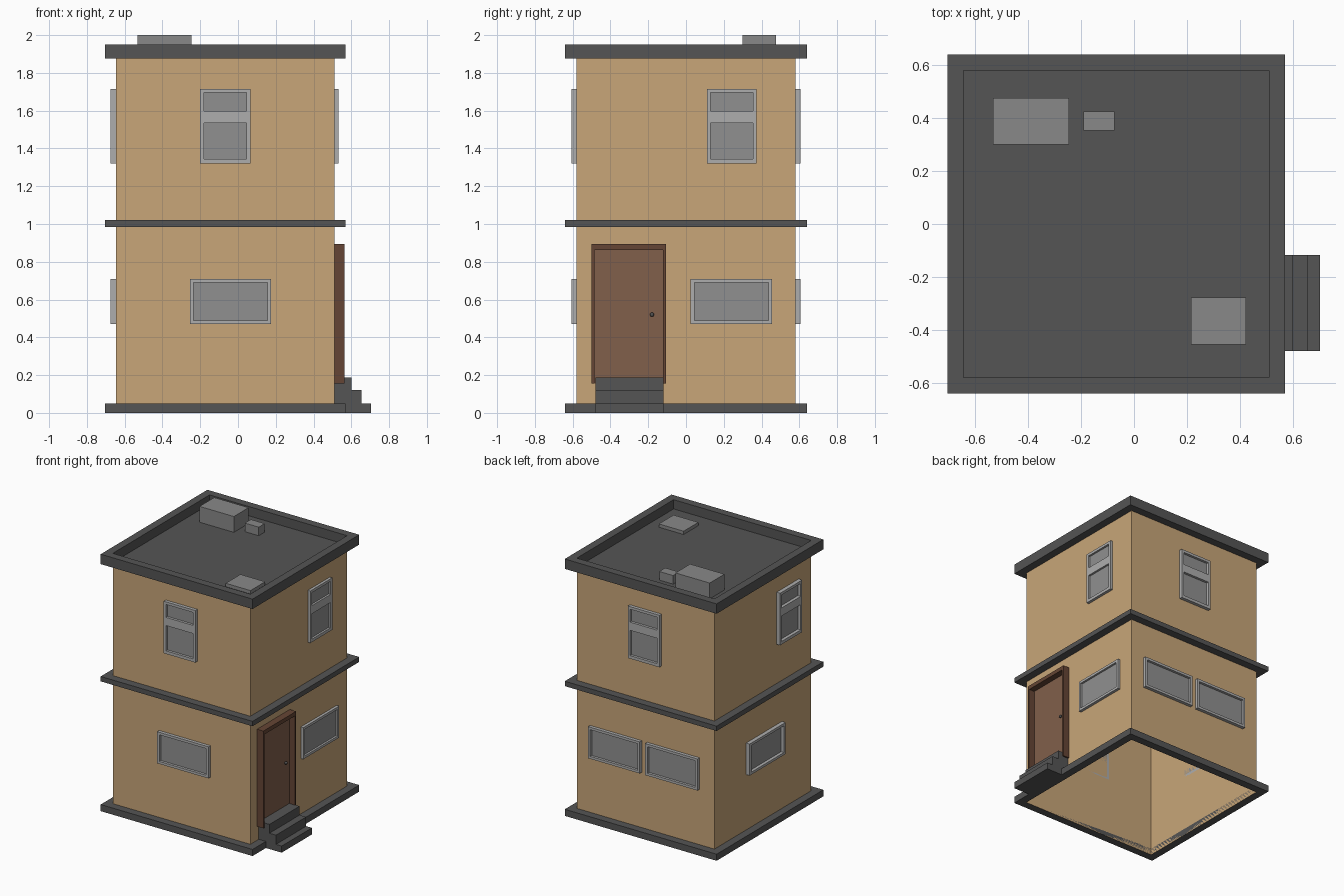
import bpy, bmesh, math
from mathutils import Vector

if "Cube" in bpy.data.objects:
    bpy.data.objects.remove(bpy.data.objects["Cube"])


def material(name, r, g, b):
    m = bpy.data.materials.new(name)
    m.diffuse_color = (r, g, b, 1)
    m.use_nodes = True
    m.node_tree.nodes["Principled BSDF"].inputs["Base Color"].default_value = m.diffuse_color
    return m


TAN = material("tan_plaster", 0.58, 0.38, 0.19)
DARK = material("dark_trim", 0.09, 0.09, 0.09)
FRAME = material("window_grey", 0.42, 0.42, 0.42)
GLASS = material("glass_grey", 0.28, 0.28, 0.28)
UNIT = material("roof_unit_grey", 0.25, 0.25, 0.25)
DOOR = material("door_brown", 0.22, 0.115, 0.07)
DOORFRAME = material("door_frame_brown", 0.13, 0.06, 0.035)

# Wall planes and trim outline
X0, X1, Y0, Y1 = -0.645, 0.51, -0.58, 0.58
OUT = 0.06


def finish(name, bm, mat):
    bmesh.ops.recalc_face_normals(bm, faces=bm.faces)
    me = bpy.data.meshes.new(name)
    bm.to_mesh(me)
    bm.free()
    ob = bpy.data.objects.new(name, me)
    bpy.context.collection.objects.link(ob)
    me.materials.append(mat)
    return ob


def add_box(bm, lo, hi):
    vs = bmesh.ops.create_cube(bm, size=1)["verts"]
    for v in vs:
        v.co = Vector([(lo[i] + hi[i]) / 2 + v.co[i] * abs(hi[i] - lo[i]) for i in range(3)])


def box(name, lo, hi, mat):
    bm = bmesh.new()
    add_box(bm, lo, hi)
    return finish(name, bm, mat)


def rect(bm, x0, x1, y0, y1, z):
    return [bm.verts.new(p) for p in ((x0, y0, z), (x1, y0, z), (x1, y1, z), (x0, y1, z))]


def skin(bm, loops):
    for a, b in zip(loops, loops[1:]):
        for i in range(4):
            j = (i + 1) % 4
            bm.faces.new((a[i], a[j], b[j], b[i]))


def ring(name, z0, z1):
    # rectangular trim running round the walls
    bm = bmesh.new()
    loops = [rect(bm, X0 - o, X1 + o, Y0 - o, Y1 + o, z)
             for o, z in ((0, z0), (OUT, z0), (OUT, z1), (0, z1))]
    skin(bm, loops + loops[:1])
    finish(name, bm, DARK)


def frame_solid(name, place, mat, rect_uz, holes, d):
    # frame made from two stiles plus rails above, between and below the holes
    u0, u1, z0, z1 = rect_uz
    hu0, hu1 = holes[0][0], holes[0][1]
    parts = [(u0, hu0, z0, z1), (hu1, u1, z0, z1)]
    edges = [z0] + [z for h in holes for z in h[2:]] + [z1]
    parts += [(hu0, hu1, edges[i], edges[i + 1]) for i in range(0, len(edges), 2)
              if edges[i + 1] > edges[i]]
    bm = bmesh.new()
    for a, b, c, e in parts:
        add_box(bm, place(a, c, 0), place(b, e, d))
    bmesh.ops.remove_doubles(bm, verts=bm.verts, dist=1e-5)
    finish(name, bm, mat)


# Each wall: (placing function of along, height, out) and frame depth
WALLS = {
    "front": (lambda u, z, d: (u, Y0 - d, z), 0.025),
    "back": (lambda u, z, d: (u, Y1 + d, z), 0.025),
    "right": (lambda u, z, d: (X1 + d, u, z), 0.021),
    "left": (lambda u, z, d: (X0 - d, u, z), 0.03),
}


def window(wall, label, u0, u1, upper):
    place, d = WALLS[wall]
    a, b = u0 + 0.019, u1 - 0.019
    if upper:
        z0, z1 = 1.32, 1.715
        holes = [(a, b, 1.343, 1.535), (a, b, 1.597, 1.695)]
    else:
        z0, z1 = 0.47, 0.71
        holes = [(a, b, 0.489, 0.691)]
    frame_solid(f"{wall}_{label}_window_frame", place, FRAME, (u0, u1, z0, z1), holes, d)
    for i, h in enumerate(holes):
        box(f"{wall}_{label}_glass_{i + 1}", place(h[0], h[2], 0), place(h[1], h[3], 0.006), GLASS)


# Walls: open tube
bm = bmesh.new()
skin(bm, [rect(bm, X0, X1, Y0, Y1, z) for z in (0.0, 1.88)])
finish("walls", bm, TAN)

# Base, storey band, roof parapet and roof deck
ring("base_trim", 0.0, 0.05)
ring("storey_band", 0.985, 1.022)
ring("roof_parapet", 1.875, 1.95)
bm = bmesh.new()
bm.faces.new(rect(bm, X0, X1, Y0, Y1, 1.88))
finish("roof_deck", bm, DARK)

# Windows
window("front", "upper", -0.2, 0.065, True)
window("back", "upper", -0.2, 0.065, True)
window("right", "upper", 0.11, 0.373, True)
window("left", "upper", -0.43, -0.165, True)
window("front", "lower", -0.255, 0.175, False)
window("right", "lower", 0.025, 0.455, False)
window("left", "lower", -0.23, 0.2, False)
window("back", "lower_a", -0.035, 0.4, False)
window("back", "lower_b", -0.52, -0.08, False)

# Roof boxes and hatch
box("roof_unit", (-0.533, 0.3, 1.88), (-0.245, 0.477, 2.0), UNIT)
box("roof_vent", (-0.19, 0.353, 1.88), (-0.073, 0.425, 1.945), UNIT)
box("roof_hatch", (0.215, -0.455, 1.88), (0.423, -0.278, 1.905), UNIT)

# Door, frame and knob
place = WALLS["right"][0]
frame_solid("door_frame", place, DOORFRAME, (-0.5, -0.107, 0.155, 0.893),
            [(-0.484, -0.122, 0.155, 0.863)], 0.053)
box("door", (X1, -0.484, 0.155), (X1 + 0.006, -0.122, 0.863), DOOR)
bm = bmesh.new()
bmesh.ops.create_uvsphere(bm, u_segments=12, v_segments=8, radius=0.011)
bmesh.ops.translate(bm, verts=bm.verts, vec=(X1 + 0.02, -0.18, 0.52))
finish("door_knob", bm, DARK)

# Entrance steps: stair profile extruded along y
profile = [(X1, 0), (0.703, 0), (0.703, 0.05), (0.655, 0.05), (0.655, 0.12),
           (0.6, 0.12), (0.6, 0.187), (X1, 0.187)]
bm = bmesh.new()
f = bm.faces.new([bm.verts.new((x, -0.48, z)) for x, z in profile])
new = bmesh.ops.extrude_face_region(bm, geom=[f])["geom"]
bmesh.ops.translate(bm, verts=[g for g in new if isinstance(g, bmesh.types.BMVert)], vec=(0, 0.362, 0))
finish("entrance_steps", bm, DARK)
